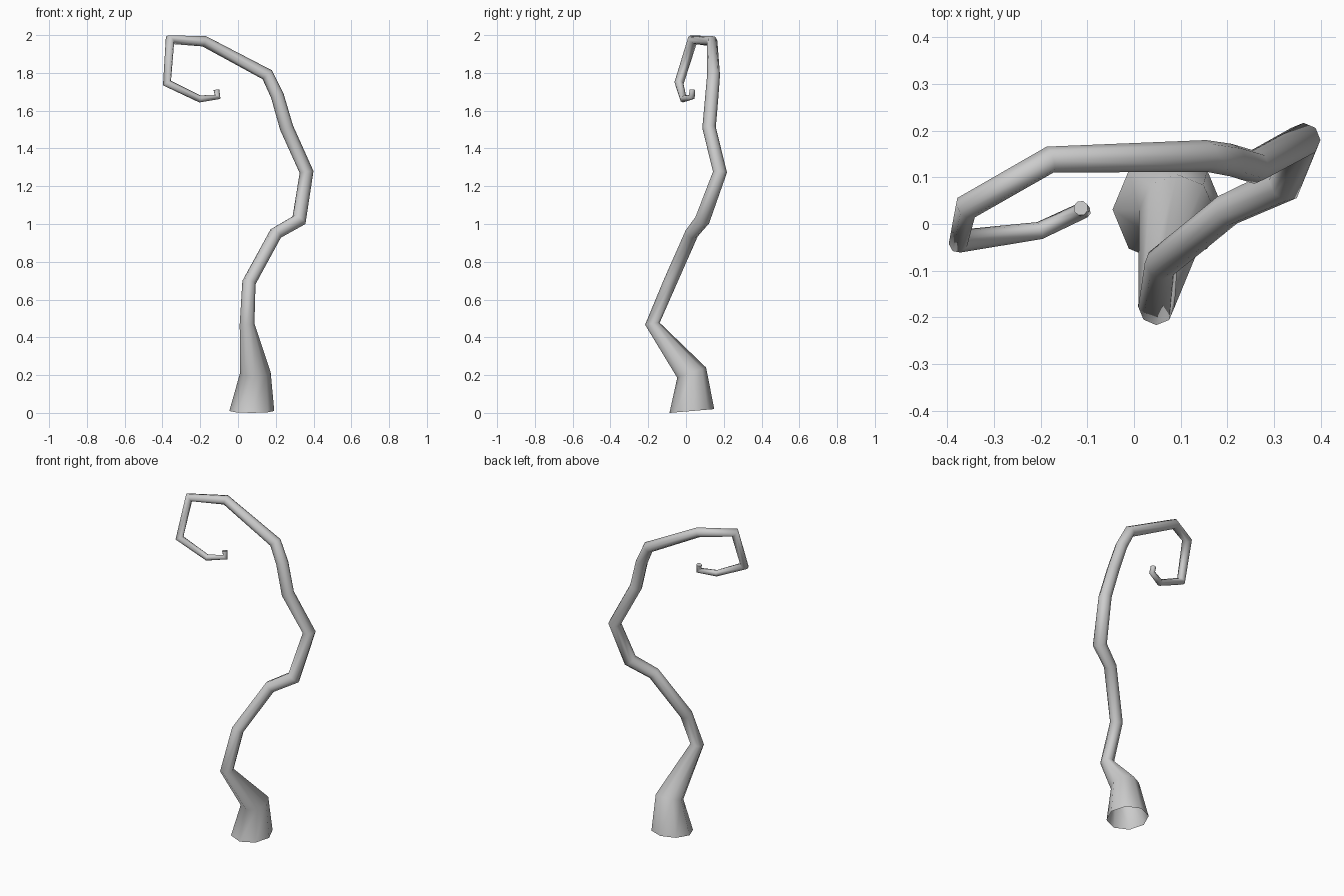
import bpy, bmesh, math
from mathutils import Vector

if "Cube" in bpy.data.objects:
    bpy.data.objects.remove(bpy.data.objects["Cube"])

SIDES = 8
# Path of the stalk: x, y, z, radius
PATH = [
    (0.073, 0.031, 0.010, 0.119), (0.092, 0.030, 0.213, 0.081),
    (0.048, -0.178, 0.472, 0.039), (0.058, -0.085, 0.690, 0.036),
    (0.200, 0.030, 0.950, 0.036), (0.323, 0.086, 1.020, 0.040),
    (0.363, 0.180, 1.275, 0.037), (0.257, 0.122, 1.510, 0.036),
    (0.208, 0.137, 1.680, 0.035), (0.155, 0.146, 1.790, 0.034),
    (-0.180, 0.138, 1.968, 0.029), (-0.360, 0.035, 1.975, 0.028),
    (-0.376, -0.037, 1.746, 0.025), (-0.202, -0.014, 1.662, 0.019),
    (-0.108, 0.030, 1.673, 0.018), (-0.114, 0.034, 1.710, 0.016),
]


def tube(name, path):
    pts = [Vector(p[:3]) for p in path]
    dirs = [(b - a).normalized() for a, b in zip(pts, pts[1:])]
    # Each ring lies on the bisecting plane of its bend
    normals = [Vector((0, -0.085, 1)).normalized()]
    normals += [(a + b).normalized() for a, b in zip(dirs, dirs[1:])]
    normals.append(dirs[-1])
    bm = bmesh.new()
    rings = []
    u = Vector((1, 0, 0))
    prev = Vector((0, 0, 1))
    for p, n, row in zip(pts, normals, path):
        u = prev.rotation_difference(n) @ u
        u = (u - n * u.dot(n)).normalized()
        v = n.cross(u)
        prev = n
        angles = [2 * math.pi * i / SIDES for i in range(SIDES)]
        rings.append([bm.verts.new(p + row[3] * (u * math.cos(a) + v * math.sin(a)))
                      for a in angles])
    for r0, r1 in zip(rings, rings[1:]):
        for i in range(SIDES):
            j = (i + 1) % SIDES
            bm.faces.new((r0[i], r0[j], r1[j], r1[i])).smooth = True
    # Closed tip, open foot
    bm.faces.new(rings[-1])
    for e in bm.edges:
        if len(e.link_faces) == 2 and e.calc_face_angle() > math.radians(80):
            e.smooth = False
    mesh = bpy.data.meshes.new(name)
    bm.to_mesh(mesh)
    bm.free()
    obj = bpy.data.objects.new(name, mesh)
    bpy.context.collection.objects.link(obj)
    return obj


# Curling stalk
tube("curled_stalk", PATH)
